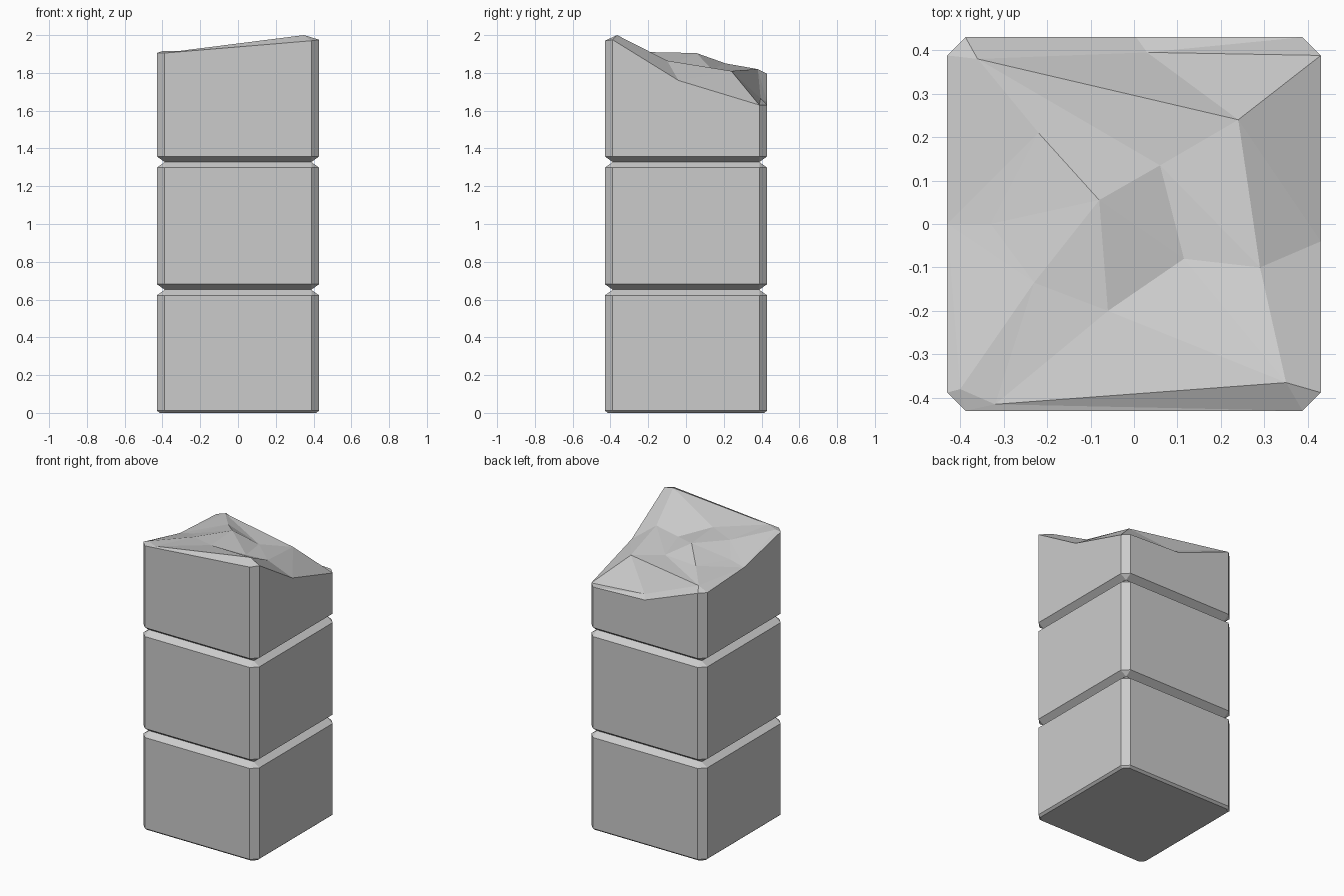
import bpy, bmesh
from mathutils import Vector
from mathutils.geometry import delaunay_2d_cdt

if "Cube" in bpy.data.objects:
    bpy.data.objects.remove(bpy.data.objects["Cube"])

# Chamfered square plan, counter-clockwise, with the height of the broken rim
R, C = 0.43, 0.388
RIM = [(-C, -R, 1.905), (C, -R, 1.97), (R, -C, 1.975), (R, -0.04, 1.76),
       (R, C, 1.63), (C, R, 1.63), (0.005, R, 1.645), (-C, R, 1.795),
       (-R, C, 1.795), (-R, 0.0, 1.815), (-R, -C, 1.905)]

# Rough points inside the broken top
ROUGH = {
    "A": (-0.36, 0.38, 1.82), "B": (0.24, 0.24, 1.81), "C": (0.29, -0.10, 1.865),
    "D": (0.35, -0.365, 2.0), "E": (-0.32, -0.415, 1.915), "F": (-0.40, -0.38, 1.915),
    "G": (0.06, 0.135, 1.82), "H": (-0.08, 0.055, 1.905), "I": (0.115, -0.08, 1.845),
    "J": (-0.06, -0.20, 1.91), "K": (-0.23, -0.135, 1.895), "L": (-0.22, 0.21, 1.85),
    "M": (-0.33, 0.0, 1.84), "N": (0.03, 0.395, 1.665)}
CREASES = "AB BC CD DE EF HG GI HI IJ JK KH ID JD BN IC GB LH AN GA JE".split()


def ring(bm, half, z):
    """Plan outline clamped to a smaller square, which gives the bevels."""
    clamp = lambda v: max(-half, min(half, v))
    return [bm.verts.new((clamp(x), clamp(y), z)) for x, y, _ in RIM]


def bridge(bm, a, b):
    n = len(a)
    for i in range(n):
        j = (i + 1) % n
        bm.faces.new((a[i], a[j], b[j], b[i]))


def finish(bm, name):
    bmesh.ops.remove_doubles(bm, verts=bm.verts, dist=0.0005)
    bmesh.ops.recalc_face_normals(bm, faces=bm.faces)
    mesh = bpy.data.meshes.new(name)
    bm.to_mesh(mesh)
    bm.free()
    bpy.context.collection.objects.link(bpy.data.objects.new(name, mesh))


def block(name, levels, broken=False):
    bm = bmesh.new()
    rings = [ring(bm, h, z) for h, z in levels]
    bm.faces.new(rings[0][::-1])
    if broken:
        rings.append([bm.verts.new(p) for p in RIM])
    for a, b in zip(rings, rings[1:]):
        bridge(bm, a, b)
    if broken:
        # Triangulated fracture surface following the creases
        n = len(RIM)
        names = list(ROUGH)
        pts = RIM + list(ROUGH.values())
        idx = {k: n + i for i, k in enumerate(names)}
        edges = [(i, (i + 1) % n) for i in range(n)]
        edges += [(idx[c[0]], idx[c[1]]) for c in CREASES]
        edges += [(idx["B"], 4), (idx["N"], 4), (idx["C"], 3), (idx["D"], 2)]
        verts, _, faces, orig, _, _ = delaunay_2d_cdt(
            [Vector(p[:2]) for p in pts], edges, [], 1, 1e-5)
        top = []
        for co, src in zip(verts, orig):
            if src:
                z = pts[src[0]][2]
            else:
                z = min(pts, key=lambda p: (Vector(p[:2]) - co).length)[2]
            top.append(bm.verts.new((co.x, co.y, z)))
        for f in faces:
            bm.faces.new([top[i] for i in f])
    else:
        bm.faces.new(rings[-1])
    finish(bm, name)


# Three stacked blocks with bevelled joints, the top one broken off
block("lower_block", [(0.415, 0), (R, 0.013), (R, 0.622), (0.388, 0.652)])
block("middle_block", [(0.388, 0.652), (R, 0.682), (R, 1.298), (0.388, 1.328)])
block("broken_top_block", [(0.388, 1.328), (R, 1.358)], broken=True)
